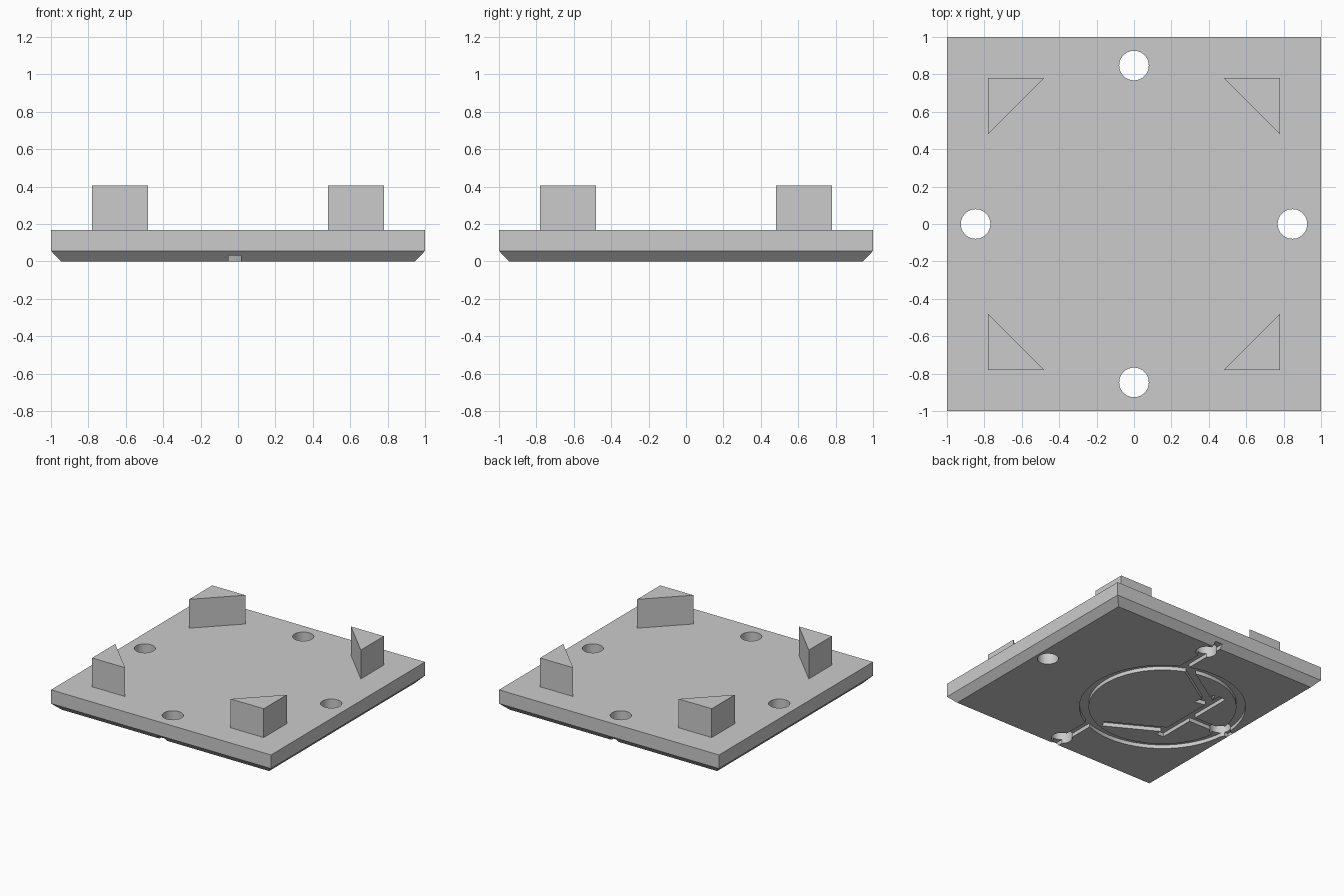
import bpy, bmesh, math
from mathutils import Vector

if "Cube" in bpy.data.objects:
    bpy.data.objects.remove(bpy.data.objects["Cube"])

grey = bpy.data.materials.new("light_grey")
grey.diffuse_color = (0.6, 0.6, 0.6, 1)
grey.use_nodes = True
grey.node_tree.nodes["Principled BSDF"].inputs["Base Color"].default_value = grey.diffuse_color

CHAMFER, TOP, PEG_TOP = 0.056, 0.168, 0.405
DEPTH, W = 0.031, 0.066          # groove depth and width


def make(name, bm):
    bmesh.ops.recalc_face_normals(bm, faces=bm.faces)
    mesh = bpy.data.meshes.new(name)
    bm.to_mesh(mesh)
    bm.free()
    mesh.materials.append(grey)
    ob = bpy.data.objects.new(name, mesh)
    bpy.context.collection.objects.link(ob)
    return ob


def prism(name, points, z0, z1):
    bm = bmesh.new()
    face = bm.faces.new([bm.verts.new((x, y, z0)) for x, y in points])
    ext = bmesh.ops.extrude_face_region(bm, geom=[face])
    moved = [v for v in ext["geom"] if isinstance(v, bmesh.types.BMVert)]
    bmesh.ops.translate(bm, vec=(0, 0, z1 - z0), verts=moved)
    return make(name, bm)


def circle(x, y, r, n):
    return [(x + r * math.cos(2 * math.pi * i / n), y + r * math.sin(2 * math.pi * i / n))
            for i in range(n)]


def strip(a, b):
    a, b = Vector(a), Vector(b)
    d = (b - a).normalized() * W / 2
    n = Vector((-d.y, d.x))
    return [a + n, a - n, b - n, b + n]


def ring(name, x, y, r0, r1, z0, z1, n=72):
    bm = bmesh.new()
    loops = [[bm.verts.new((px, py, z)) for px, py in circle(x, y, r, n)]
             for r, z in ((r0, z0), (r1, z0), (r1, z1), (r0, z1))]
    for k in range(4):
        a, b = loops[k], loops[(k + 1) % 4]
        for i in range(n):
            j = (i + 1) % n
            bm.faces.new((a[i], a[j], b[j], b[i]))
    return make(name, bm)


def cut(target, cutter):
    mod = target.modifiers.new("cut", "BOOLEAN")
    mod.operation, mod.solver, mod.object = "DIFFERENCE", "EXACT", cutter
    bpy.context.view_layer.objects.active = target
    bpy.ops.object.modifier_apply(modifier=mod.name)
    bpy.data.objects.remove(cutter)


# Square plate with a chamfered lower edge
bm = bmesh.new()
levels = [[bm.verts.new((sx * h, sy * h, z)) for sx, sy in ((-1, -1), (1, -1), (1, 1), (-1, 1))]
          for h, z in ((0.945, 0), (1, CHAMFER), (1, TOP))]
bm.faces.new(levels[0])
bm.faces.new(levels[2])
for lo, hi in zip(levels, levels[1:]):
    for i in range(4):
        j = (i + 1) % 4
        bm.faces.new((lo[i], lo[j], hi[j], hi[i]))
plate = make("base_plate", bm)

# Shallow grooves in the underside: ring, leads, crossbar, diagonals, arrow head
cut(plate, ring("ring_groove", -0.28, 0, 0.557, 0.626, -0.1, DEPTH))
grooves = [strip((-0.018, -0.975), (-0.018, -0.55)),
           strip((-0.018, 0.975), (-0.018, 0.55)),
           strip((-0.95, 0), (-0.54, 0)),
           strip((-0.54, -0.34), (-0.54, 0.39)),
           strip((-0.1, -0.48), (-0.53, -0.24)),
           strip((-0.09, 0.54), (-0.53, 0.26)),
           [(-0.41, 0.21), (-0.47, 0.39), (-0.54, 0.24)]]
for pts in grooves:
    cut(plate, prism("groove_cutter", pts, -0.1, DEPTH))

# Four round through holes
for x, y in ((0.847, 0), (-0.847, 0), (0, 0.847), (0, -0.847)):
    cut(plate, prism("hole_cutter", circle(x, y, 0.079, 48), -0.2, 0.4))

# Triangular corner pegs
for sx in (-1, 1):
    for sy in (-1, 1):
        prism("corner_peg", [(sx * 0.78, sy * 0.78), (sx * 0.48, sy * 0.78),
                             (sx * 0.78, sy * 0.48)], TOP, PEG_TOP)

# Smooth hole and ring walls, sharp edges elsewhere
bpy.ops.object.select_all(action="DESELECT")
plate.select_set(True)
bpy.context.view_layer.objects.active = plate
bpy.ops.object.shade_smooth_by_angle(angle=math.radians(20))
